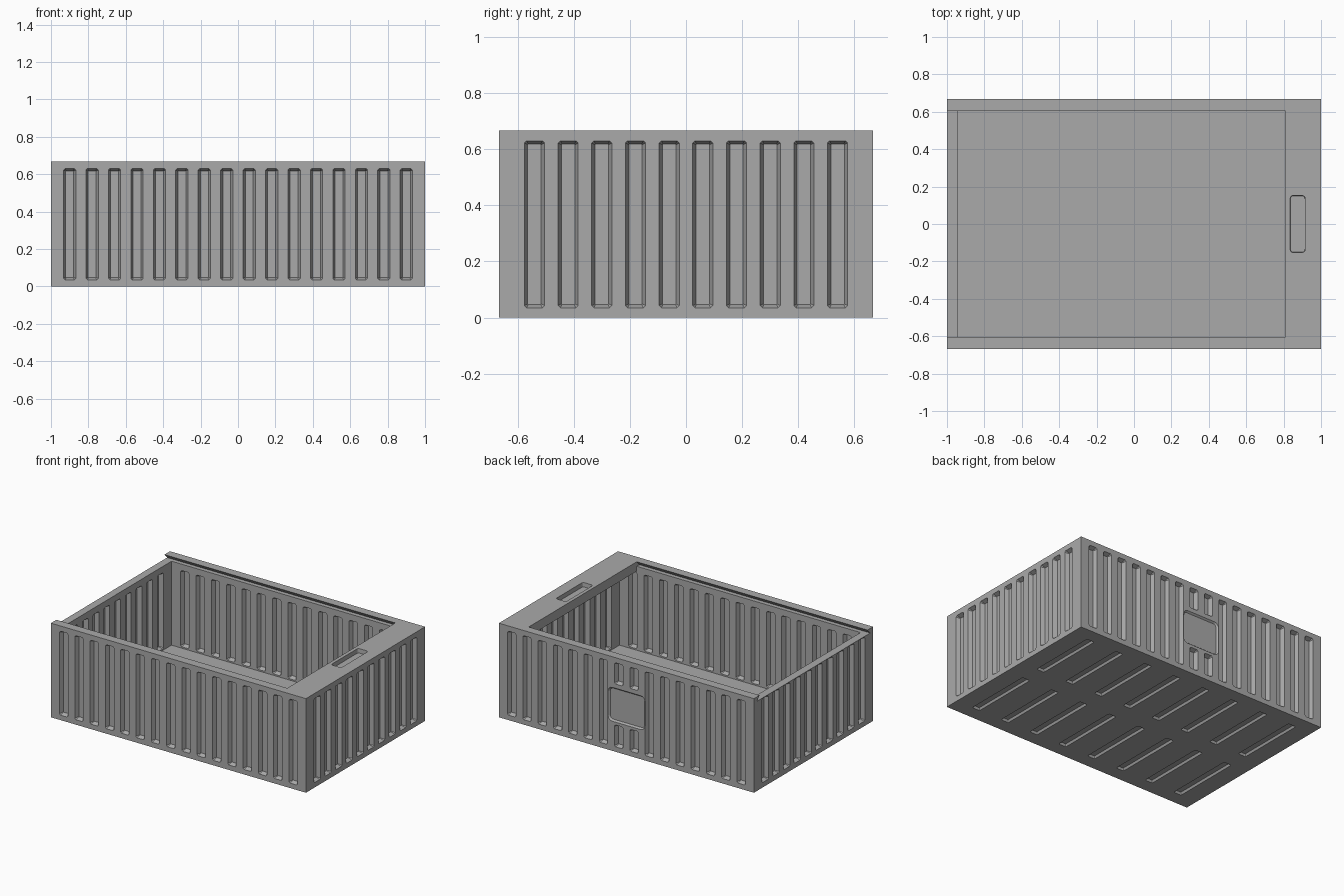
import bpy, bmesh, math
from mathutils import Vector

if "Cube" in bpy.data.objects:
    bpy.data.objects.remove(bpy.data.objects["Cube"], do_unlink=True)

L, W, H = 1.0, 0.667, 0.667          # half length, half width, height
IN_X, IN_Y, FLOOR = 0.945, 0.605, 0.04
SHELF = 0.635                        # height of the lid channel
PITCH = 0.12                         # rib spacing

grey = bpy.data.materials.new("light_grey")
grey.use_nodes = True
colour = (0.4, 0.4, 0.4, 1)
grey.diffuse_color = colour
grey.node_tree.nodes["Principled BSDF"].inputs["Base Color"].default_value = colour


def make_object(name, bm):
    bmesh.ops.recalc_face_normals(bm, faces=bm.faces)
    mesh = bpy.data.meshes.new(name)
    bm.to_mesh(mesh)
    bm.free()
    mesh.materials.append(grey)
    obj = bpy.data.objects.new(name, mesh)
    bpy.context.collection.objects.link(obj)
    return obj


def loft(bm, rings):
    """Skin a stack of equal rings and cap both ends."""
    rows = [[bm.verts.new(p) for p in ring] for ring in rings]
    n = len(rows[0])
    for a, b in zip(rows, rows[1:]):
        for i in range(n):
            j = (i + 1) % n
            bm.faces.new((a[i], a[j], b[j], b[i]))
    bm.faces.new(rows[0])
    bm.faces.new(rows[-1])


def outline(hu, hv, radius, steps=4):
    """Rectangle with rounded corners."""
    pts = []
    for k, (su, sv) in enumerate(((1, 1), (-1, 1), (-1, -1), (1, -1))):
        for s in range(steps + 1):
            a = math.pi / 2 * (k + s / steps)
            pts.append((su * (hu - radius) + radius * math.cos(a),
                        sv * (hv - radius) + radius * math.sin(a)))
    return pts


def pocket(bm, centre, inward, hu, hv, depth, slope=0.012, radius=0.008, steps=1):
    """Recess with sloped sides, sunk from a surface along inward."""
    centre, w = Vector(centre), Vector(inward)
    u = Vector((1, 0, 0)) if w.z else w.cross(Vector((0, 0, 1)))
    v = w.cross(u)
    rings = []
    for d, inset in ((-0.01, 0), (0, 0), (depth, slope)):
        r = max(radius - inset, 0.002)
        rings.append([centre + u * a + v * b + w * d
                      for a, b in outline(hu - inset, hv - inset, r, steps)])
    loft(bm, rings)


def cut(target, bm):
    """Subtract a cutter mesh and remove it."""
    cutter = make_object("cutter", bm)
    cutter.hide_render = True
    mod = target.modifiers.new("cut", 'BOOLEAN')
    mod.operation, mod.solver, mod.object = 'DIFFERENCE', 'EXACT', cutter
    bpy.context.view_layer.objects.active = target
    bpy.ops.object.modifier_apply(modifier=mod.name)
    bpy.data.objects.remove(cutter, do_unlink=True)


def centres(count, pitch=PITCH):
    return [(i - (count - 1) / 2) * pitch for i in range(count)]


# Solid block
bm = bmesh.new()
loft(bm, [[(x, y, z) for x, y in ((-L, -W), (L, -W), (L, W), (-L, W))] for z in (0, H)])
crate = make_object("crate_body", bm)

# Cavity, leaving a ledge across the +x end
bm = bmesh.new()
profile = [(-IN_X, FLOOR), (IN_X, FLOOR), (IN_X, 0.6), (0.81, 0.6), (0.81, 0.7), (-IN_X, 0.7)]
loft(bm, [[(x, y, z) for x, z in profile] for y in (-IN_Y, IN_Y)])
cut(crate, bm)

# Dovetail channel for a sliding lid, open at the -x end
bm = bmesh.new()
profile = [(-0.635, SHELF), (0.635, SHELF), (IN_Y, H), (IN_Y, 0.7), (-IN_Y, 0.7), (-IN_Y, H)]
loft(bm, [[(x, y, z) for y, z in profile] for x in (-1.05, 0.81)])
cut(crate, bm)

# Outer grooves, with a gap for the label panel on the back
bm = bmesh.new()


def groove(pos, inward, z0, z1, hu):
    pocket(bm, (*pos, (z0 + z1) / 2), inward, hu, (z1 - z0) / 2, 0.028)


for x in centres(16):
    groove((x, -W), (0, 1, 0), 0.035, 0.63, 0.033)
    spans = [(0.035, 0.19), (0.48, 0.63)] if abs(x) < 0.1 else [(0.035, 0.63)]
    for z0, z1 in spans:
        groove((x, W), (0, -1, 0), z0, z1, 0.033)
for y in centres(10):
    for s in (-1, 1):
        groove((s * L, y), (-s, 0, 0), 0.035, 0.63, 0.036)

# Label panel and finger slot
pocket(bm, (0, W, 0.33), (0, -1, 0), 0.145, 0.12, 0.012, 0.01, 0.035, 4)
pocket(bm, (0.875, 0, H), (0, 0, -1), 0.04, 0.152, 0.03, 0.002, 0.015, 4)

# Underside slots
for x in centres(8, 2 * PITCH):
    for y in (-0.32, 0.32):
        pocket(bm, (x, y, 0), (0, 0, 1), 0.03, 0.25, 0.015, 0.008, 0.01, 2)
cut(crate, bm)

# Inner grooves between the outer ones
bm = bmesh.new()
for x in centres(15):
    for s in (-1, 1):
        groove((x, s * IN_Y), (0, s, 0), 0.05, 0.59, 0.033)
for y in centres(9):
    for s in (-1, 1):
        groove((s * IN_X, y), (s, 0, 0), 0.05, 0.59, 0.033)
cut(crate, bm)
